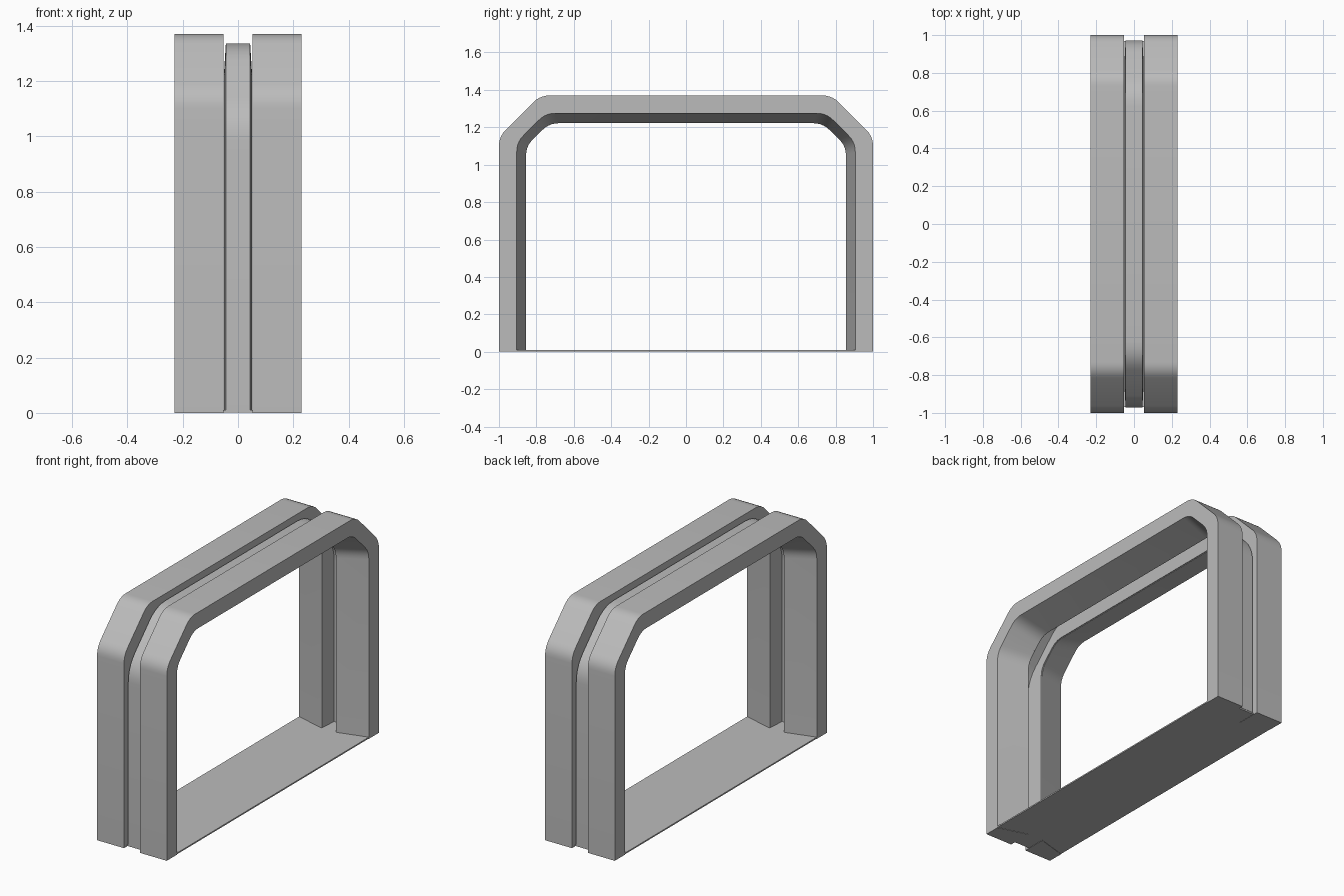
import bpy
import bmesh
from math import radians
from mathutils import Vector

cube = bpy.data.objects.get("Cube")
if cube:
    bpy.data.objects.remove(cube, do_unlink=True)

grey = bpy.data.materials.new("plain_grey")
grey.use_nodes = True
grey.diffuse_color = (0.5, 0.5, 0.5, 1)
grey.node_tree.nodes["Principled BSDF"].inputs["Base Color"].default_value = (0.5, 0.5, 0.5, 1)


def arch_path(half, top, knee, shoulder, base, fillet=0.05, steps=5):
    """Chamfered arch in the y-z plane with softened corners, from -y foot to +y foot."""
    corners = [Vector(p) for p in ((-half, base), (-half, knee), (-shoulder, top),
                                   (shoulder, top), (half, knee), (half, base))]
    pts = [corners[0]]
    for a, b, c in zip(corners, corners[1:], corners[2:]):
        p = b + (a - b).normalized() * fillet
        q = b + (c - b).normalized() * fillet
        for i in range(steps + 1):
            t = i / steps
            pts.append(p * (1 - t) ** 2 + b * 2 * t * (1 - t) + q * t ** 2)
    return pts + [corners[-1]]


def finish(name, bm):
    bmesh.ops.recalc_face_normals(bm, faces=bm.faces)
    mesh = bpy.data.meshes.new(name)
    bm.to_mesh(mesh)
    bm.free()
    mesh.materials.append(grey)
    obj = bpy.data.objects.new(name, mesh)
    bpy.context.collection.objects.link(obj)
    bpy.ops.object.select_all(action='DESELECT')
    obj.select_set(True)
    bpy.context.view_layer.objects.active = obj
    bpy.ops.object.shade_smooth_by_angle(angle=radians(30))
    return obj


def loft_arch(name, section):
    """Skin a closed section whose points are (x, arch path)."""
    bm = bmesh.new()
    rails = [[bm.verts.new((x, p.x, p.y)) for p in path] for x, path in section]
    for a, b in zip(rails, rails[1:] + rails[:1]):
        for i in range(len(a) - 1):
            bm.faces.new((a[i], a[i + 1], b[i + 1], b[i]))
    for end in (0, -1):
        bm.faces.new([r[end] for r in rails])
    return finish(name, bm)


# Two outer frames, with the inner side drafted towards the middle
outer = arch_path(1.0, 1.37, 1.15, 0.78, 0)
inner_edge = arch_path(0.905, 1.275, 1.12, 0.75, 0)
inner_lip = arch_path(0.855, 1.222, 1.10, 0.73, 0)
for side, name in ((1, "left_frame"), (-1, "right_frame")):
    loft_arch(name, [(side * 0.23, outer), (side * 0.23, inner_edge),
                     (side * 0.052, inner_lip), (side * 0.052, outer)])

# Channel-shaped band joining the frames, open to the inside
crown = arch_path(0.972, 1.335, 1.07, 0.71, 0.01, 0.09)
wall_foot = arch_path(0.857, 1.224, 1.10, 0.73, 0.01)
crown_inside = arch_path(0.962, 1.325, 1.06, 0.70, 0.01, 0.09)
loft_arch("joining_band", [(-0.051, wall_foot), (-0.044, crown), (0.044, crown),
                           (0.051, wall_foot), (0.046, wall_foot),
                           (0.039, crown_inside), (-0.039, crown_inside),
                           (-0.046, wall_foot)])

# Thin floor plate
bm = bmesh.new()
bmesh.ops.create_cube(bm, size=1)
for v in bm.verts:
    v.co = (v.co.x * 0.46, v.co.y * 1.94, 0.006 + v.co.z * 0.008)
finish("floor_plate", bm)
